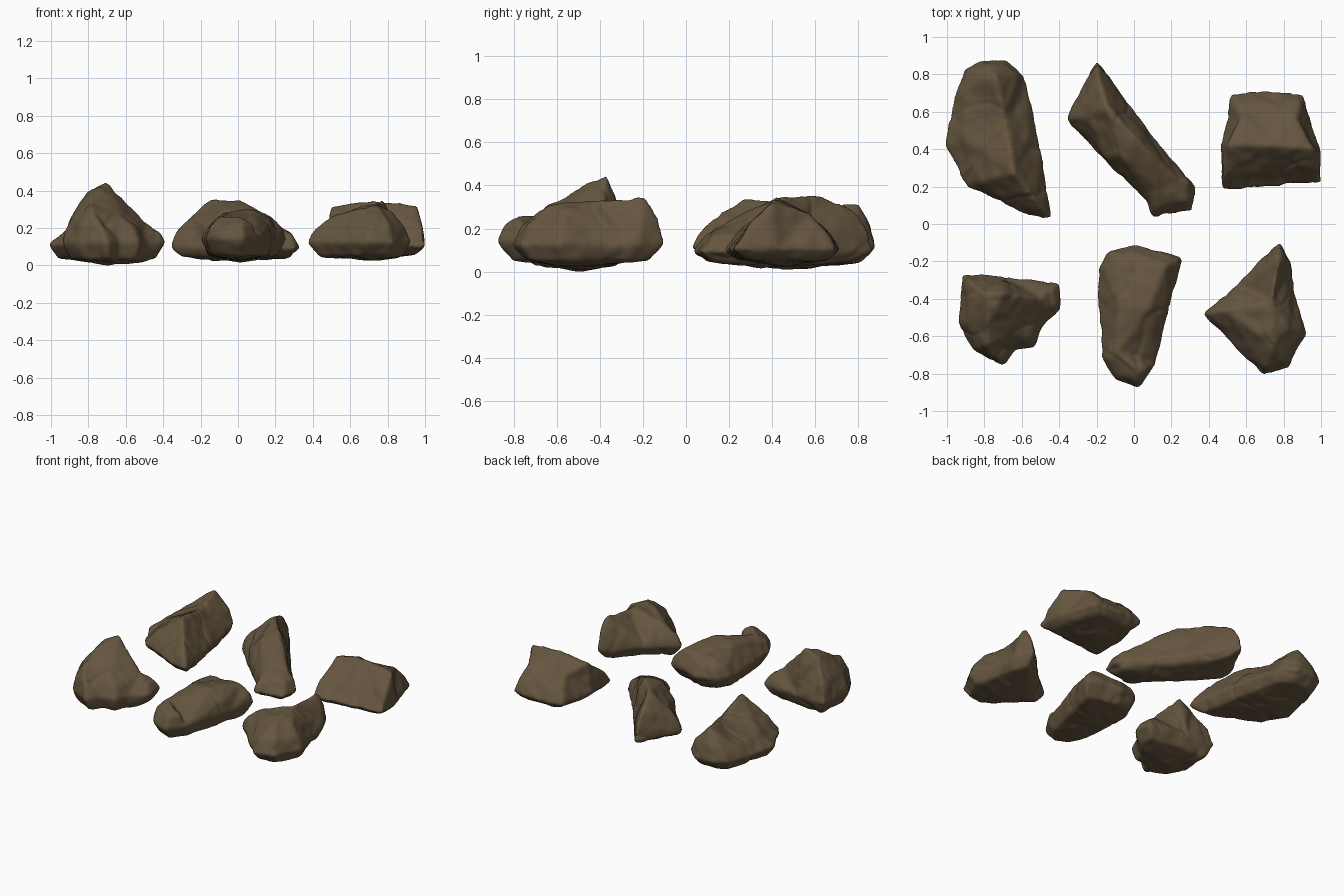
import bpy, bmesh
from mathutils import Vector, noise, geometry

if "Cube" in bpy.data.objects:
    bpy.data.objects.remove(bpy.data.objects["Cube"])

stone = bpy.data.materials.new("brown stone")
stone.diffuse_color = (0.13, 0.092, 0.05, 1)
stone.use_nodes = True
stone.node_tree.nodes["Principled BSDF"].inputs["Base Color"].default_value = stone.diffuse_color
rocks = []


def rock(name, rim, crest, rim_z, base_z, bulge):
    """Rim = widest outline seen from above, crest = high points."""
    n = len(rim)
    seed = len(rocks) + 1
    rim = [Vector((x, y, rim_z)) for x, y in rim]
    crest = [Vector(p) for p in crest]
    # shoulders: points between the rim and the nearest crest point, bulged up
    shoulders = []
    for p in rim:
        c = min(crest, key=lambda q: (q.xy - p.xy).length)
        s = p.lerp(c, 0.3)
        s.z = rim_z + (c.z - rim_z) * bulge
        shoulders.append(s)
    tops = rim + shoulders + crest
    bm = bmesh.new()
    vs = [bm.verts.new(p) for p in tops]
    tris = geometry.delaunay_2d_cdt(
        [p.xy for p in tops], [], [list(range(n))], 1, 1e-5)
    for f in tris[2]:
        bm.faces.new([vs[tris[3][i][0]] for i in f])
    # lower side: inset ring and keel point
    mid = sum(rim, Vector()) / n
    mid.z = base_z - 0.03
    low = []
    for p in rim:
        q = mid.lerp(p, 0.82)
        low.append(bm.verts.new((q.x, q.y, base_z)))
    keel = bm.verts.new(mid)
    for i in range(n):
        j = (i + 1) % n
        bm.faces.new((vs[i], vs[j], low[j], low[i]))
        bm.faces.new((low[i], low[j], keel))
    bmesh.ops.recalc_face_normals(bm, faces=bm.faces)
    me = bpy.data.meshes.new(name)
    bm.to_mesh(me)
    bm.free()
    ob = bpy.data.objects.new(name, me)
    bpy.context.collection.objects.link(ob)
    # dense even skin with softly worn edges
    m = ob.modifiers.new("skin", "REMESH")
    m.mode, m.voxel_size = "VOXEL", 0.012
    s = ob.modifiers.new("wear", "SMOOTH")
    s.factor, s.iterations = 0.5, 9
    dg = bpy.context.evaluated_depsgraph_get()
    skin = bpy.data.meshes.new_from_object(ob.evaluated_get(dg))
    ob.modifiers.clear()
    ob.data = skin
    # chipped, lumpy surface
    off = Vector((7.3, 3.1, 1.7)) * seed
    moved = []
    for v in skin.vertices:
        p = v.co + off
        crack = max(0, 1 - 8 * abs(noise.noise(p * 4)))
        d = 0.003 + 0.009 * noise.noise(p * 6) + 0.006 * noise.noise(p * 14) - 0.005 * crack
        moved.append(v.co + v.normal * d)
    for v, c in zip(skin.vertices, moved):
        v.co = c
    skin.materials.clear()
    skin.materials.append(stone)
    for poly in skin.polygons:
        poly.use_smooth = True
        poly.material_index = 0
    rocks.append(ob)


rock("back_left_rock",
     [(-.91, .83), (-.97, .66), (-1.01, .42), (-.9, .21), (-.56, .04),
      (-.44, .03), (-.51, .45), (-.58, .79), (-.69, .87), (-.82, .87)],
     [(-.74, .8, .34), (-.69, .56, .3), (-.64, .27, .36), (-.52, .12, .26)],
     .13, .06, .42)
rock("back_middle_rock",
     [(-.2, .88), (-.36, .56), (-.18, .36), (.07, .12), (.1, .04),
      (.32, .07), (.33, .2), (.06, .52)],
     [(-.19, .78, .3), (-.25, .58, .28), (-.14, .62, .37), (-.08, .37, .33),
      (.03, .44, .36), (.12, .2, .26), (.2, .27, .25)],
     .11, .065, .5)
rock("back_right_rock",
     [(.52, .69), (.465, .42), (.47, .18), (1.0, .22), (.99, .42),
      (.9, .69), (.7, .71)],
     [(.5, .42, .33), (.72, .42, .36), (.96, .4, .34), (.58, .57, .28),
      (.86, .57, .28)],
     .12, .075, .42)
rock("front_left_rock",
     [(-.92, -.27), (-.94, -.53), (-.86, -.68), (-.7, -.76), (-.64, -.67),
      (-.52, -.66), (-.5, -.56), (-.39, -.46), (-.4, -.32), (-.7, -.28)],
     [(-.81, -.37, .41), (-.7, -.37, .46), (-.78, -.52, .4), (-.79, -.65, .32),
      (-.62, -.58, .28), (-.5, -.4, .25)],
     .14, .05, .5)
rock("front_middle_rock",
     [(-.13, -.14), (-.2, -.24), (-.17, -.72), (-.1, -.83), (.02, -.88),
      (.11, -.76), (.21, -.37), (.26, -.18), (0, -.11)],
     [(-.08, -.21, .28), (.17, -.22, .28), (.09, -.42, .31), (-.08, -.45, .3),
      (-.09, -.68, .28), (.02, -.78, .28)],
     .16, .07, .55)
rock("front_right_rock",
     [(.78, -.1), (.55, -.32), (.37, -.48), (.6, -.72), (.69, -.81),
      (.83, -.77), (.92, -.59), (.87, -.42), (.84, -.22)],
     [(.775, -.18, .37), (.74, -.42, .35), (.75, -.64, .33), (.83, -.55, .3),
      (.5, -.46, .28)],
     .14, .07, .5)

# rest the lowest stone on the ground
low = min(v.co.z for r in rocks for v in r.data.vertices)
for r in rocks:
    for v in r.data.vertices:
        v.co.z -= low
